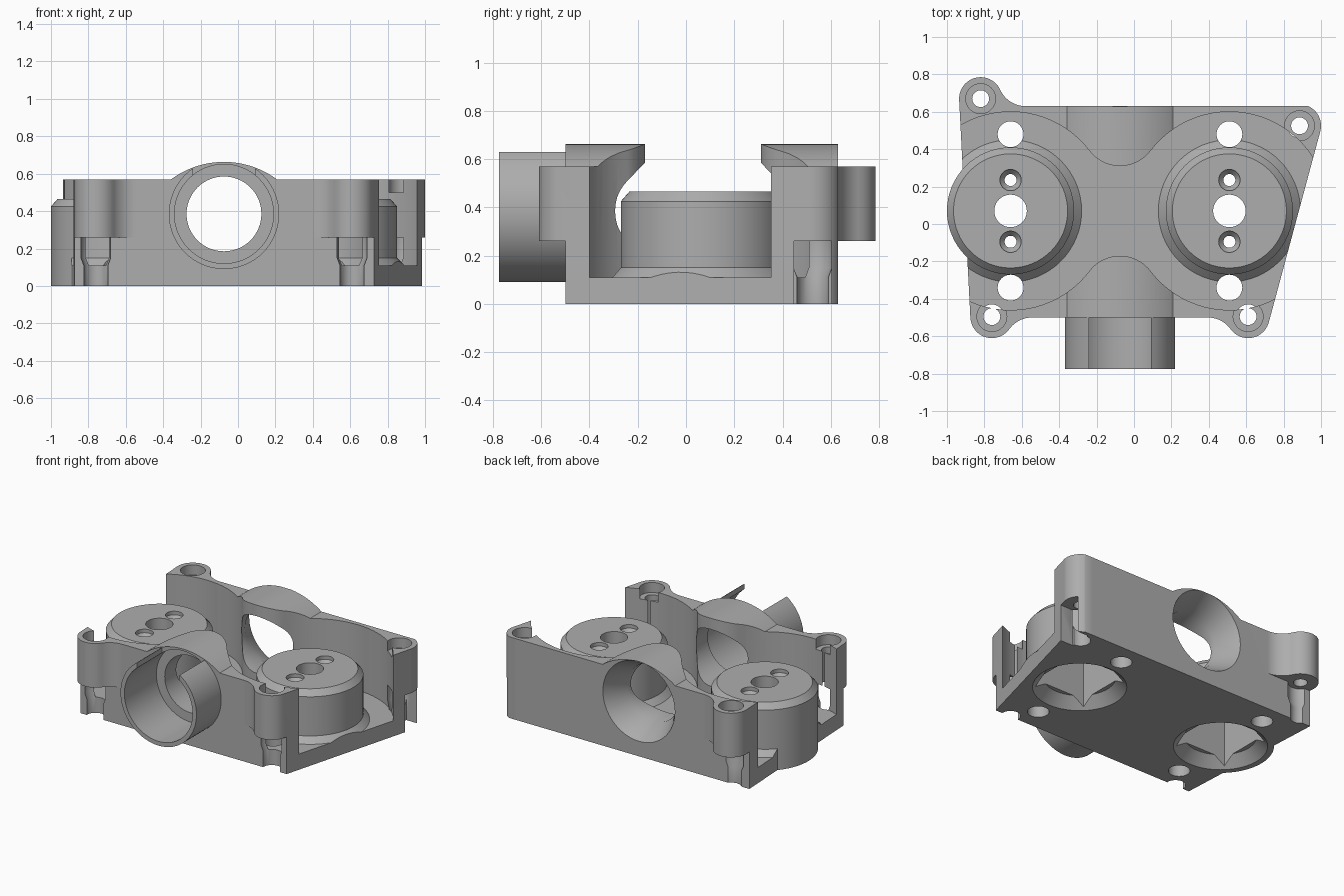
import bpy, bmesh
from math import sin, cos, radians
from mathutils import Matrix

if "Cube" in bpy.data.objects:
    bpy.data.objects.remove(bpy.data.objects["Cube"])

grey = bpy.data.materials.new("plain_grey")
grey.use_nodes = True
grey.diffuse_color = (0.42, 0.42, 0.42, 1)
grey.node_tree.nodes["Principled BSDF"].inputs["Base Color"].default_value = (0.42, 0.42, 0.42, 1)

MID_Y, PORT_X, PORT_Z = 0.07, -0.075, 0.385
DRUMS = {"left": 0.51, "right": -0.66}
LUGS = [(-0.76, -0.495), (0.61, -0.495), (0.885, 0.525), (-0.82, 0.67)]
LUG_R, FRONT, BACK, TOP = 0.115, -0.5, 0.63, 0.57


def make(name, bm):
    bmesh.ops.recalc_face_normals(bm, faces=bm.faces)
    mesh = bpy.data.meshes.new(name)
    bm.to_mesh(mesh)
    bm.free()
    mesh.materials.append(grey)
    obj = bpy.data.objects.new(name, mesh)
    bpy.context.collection.objects.link(obj)
    return obj


def arc(centre, r, start, end, steps=20):
    angles = [radians(start + (end - start) * i / steps) for i in range(steps + 1)]
    return [(centre[0] + r * cos(a), centre[1] + r * sin(a)) for a in angles]


def prism(name, points, low, high):
    """Extrude an outline upward."""
    bm = bmesh.new()
    face = bm.faces.new([bm.verts.new((x, y, low)) for x, y in points])
    side = bmesh.ops.extrude_face_region(bm, geom=[face])
    verts = [v for v in side["geom"] if isinstance(v, bmesh.types.BMVert)]
    bmesh.ops.translate(bm, verts=verts, vec=(0, 0, high - low))
    return make(name, bm)


def box(name, x, y, z):
    return prism(name, [(x[0], y[0]), (x[1], y[0]), (x[1], y[1]), (x[0], y[1])], *z)


def turned(name, centre, profile, segments=64, along_y=False):
    """Stack of rings (radius, height) closed at both ends."""
    bm = bmesh.new()
    rings = []
    for r, h in profile:
        ring = []
        for x, y in arc((0, 0), r, 0, 360, segments)[:-1]:
            co = (centre[0] + x, h, centre[1] + y) if along_y else (centre[0] + x, centre[1] + y, h)
            ring.append(bm.verts.new(co))
        rings.append(ring)
    for a, b in zip(rings, rings[1:]):
        for i in range(segments):
            j = (i + 1) % segments
            bm.faces.new((a[i], a[j], b[j], b[i]))
    bm.faces.new(rings[0])
    bm.faces.new(rings[-1])
    return make(name, bm)


def combine(obj, others, operation="DIFFERENCE"):
    """Apply booleans in order and discard the helpers."""
    for other in others:
        other.hide_render = True
        mod = obj.modifiers.new("cut", "BOOLEAN")
        mod.operation, mod.solver, mod.object = operation, "EXACT", other
        bpy.context.view_layer.update()
        graph = bpy.context.evaluated_depsgraph_get()
        mesh = bpy.data.meshes.new_from_object(obj.evaluated_get(graph))
        obj.modifiers.clear()
        obj.data = mesh
        bpy.data.objects.remove(other)


# Outline with four rounded lugs blended into the straight front and back
FIL = 0.15
outline = (arc(LUGS[0], LUG_R, 183, 324.2) + arc((-0.545, FRONT - FIL), FIL, 144.2, 90)
           + arc((0.395, FRONT - FIL), FIL, 90, 35.8) + arc(LUGS[1], LUG_R, 215.8, 345)
           + arc(LUGS[2], LUG_R, -15, 66) + [(0.87, BACK)]
           + arc((-0.579, BACK + FIL), FIL, 270, 204.5) + arc(LUGS[3], LUG_R, 24.5, 183))
body = prism("housing_body", outline, 0, TOP)

# Raised arch over the port
hump = prism("hump", arc((PORT_X, -0.19), 0.475, -143, -37, 32), -BACK, -FRONT)
hump.data.transform(Matrix.Rotation(radians(90), 4, "X"))
# Rotated outline lies at negative height; turn it over so the arch faces up
hump.data.transform(Matrix.Translation((2 * PORT_X, 0, 0)) @ Matrix.Rotation(radians(180), 4, "Y"))
ys = [v.co.y for v in hump.data.vertices]
hump.data.transform(Matrix.Translation((0, FRONT - min(ys), 0)))
zs = [v.co.z for v in hump.data.vertices]
hump.data.transform(Matrix.Translation((0, 0, 0.663 - max(zs))))
combine(body, [hump], "UNION")

# Hourglass pocket, leaving sloped collars round the drums
wide, neck, swing = 0.53, 0.205, 142.7
left_c, right_c = (DRUMS["left"], MID_Y), (DRUMS["right"], MID_Y)
hourglass = (arc(left_c, wide, -swing, swing, 60)
             + arc((PORT_X, MID_Y + 0.445), neck, swing - 180, -swing)[1:-1]
             + arc(right_c, wide, 180 - swing, 180 + swing, 60)
             + arc((PORT_X, MID_Y - 0.445), neck, swing, 180 - swing)[1:-1])
pocket = prism("pocket", hourglass, 0.11, 1)
combine(pocket, [turned("collar", (x, MID_Y), [(0.40, 0.09), (0.34, 0.15), (0.3, 0.15), (0.3, 0.09)][:2])
                 for x in DRUMS.values()])
cuts = [pocket]

# Lugs hang clear of the lower walls
cuts += [box("front_undercut", (-2, 2), (-2, FRONT), (-1, 0.26)),
         box("back_undercut", (-2, 2), (BACK, 2), (-1, 0.26)),
         box("side_slot", (0.885, 2), (0.447, 0.603), (-1, 0.26))]
for lug in LUGS:
    cuts.append(turned("screw_hole", lug, [(0.045, -1), (0.045, 1)], 32))
    cuts.append(turned("counterbore", lug, [(0.08, 0.5), (0.08, 1)], 32))
    cuts.append(turned("groove", lug, [(0.065, -1), (0.065, 0.11), (0.08, 0.15), (0.08, 0.26)], 32))

# Port: wide at the front, plain through the middle, flared at the back
port = (PORT_X, PORT_Z)
cuts.append(turned("port_bore", port, [(0.265, -2), (0.265, -0.42), (0.2, -0.42), (0.2, 0.47),
                                       (0.28, 0.631), (0.28, 1)], along_y=True))
for x in DRUMS.values():
    cuts.append(turned("drum_seat", (x, MID_Y), [(0.335, -1), (0.335, 0.3)]))
    for dy in (-0.41, 0.41):
        cuts.append(turned("plate_hole", (x, MID_Y + dy), [(0.069, -1), (0.069, 0.3)], 40))
combine(body, cuts)

# Drums, hollow from below, with a vent and two screw holes on top
drums = []
for side, x in DRUMS.items():
    drum = turned(side + "_drum", (x, MID_Y), [(0.34, 0), (0.34, 0.425), (0.305, 0.465)])
    holes = [turned("rim", (x, MID_Y), [(0.31, -0.01), (0.23, 0.07)]),
             box("cavity", (x - 0.2, x + 0.2), (MID_Y - 0.2, MID_Y + 0.2), (-0.1, 0.37)),
             turned("vent", (x, MID_Y), [(0.087, 0.2), (0.087, 1)], 40)]
    for dy in (-0.165, 0.165):
        holes.append(turned("small_hole", (x, MID_Y + dy),
                            [(0.032, 0.2), (0.032, 0.41), (0.057, 0.44), (0.057, 1)], 32))
    combine(drum, holes)
    drums.append(drum)

# Front tube, split along the top
tube = turned("front_tube", port, [(0.295, -0.775), (0.295, FRONT)], along_y=True)
combine(tube, [turned("bore", port, [(0.265, -2), (0.265, 0)], along_y=True),
               box("split", (-0.24, 0.09), (-2, 0), (0.5, 1))])

bpy.ops.object.select_all(action="DESELECT")
for obj in [body, tube] + drums:
    obj.select_set(True)
bpy.context.view_layer.objects.active = body
bpy.ops.object.shade_smooth_by_angle(angle=radians(30))
